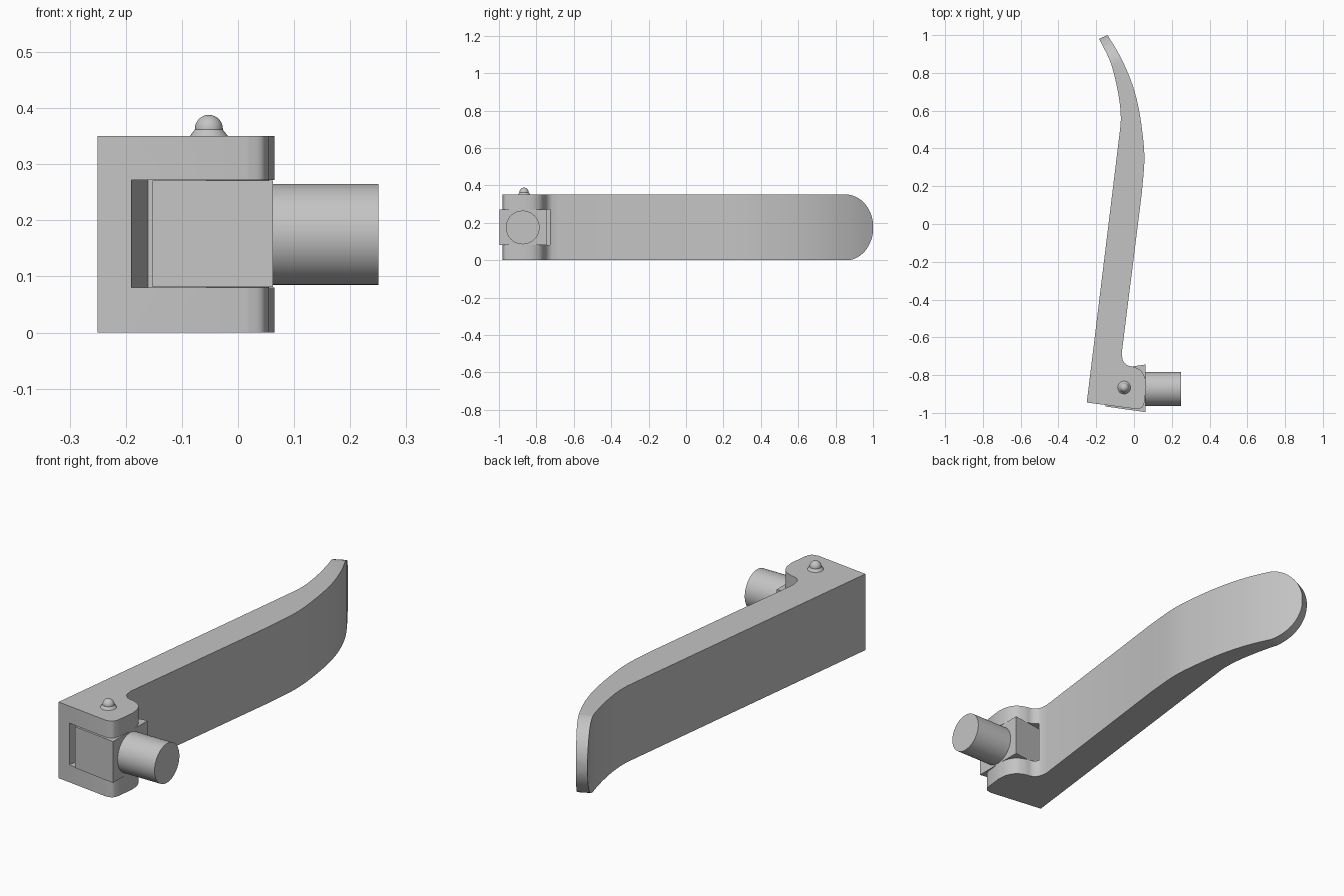
import bpy, bmesh, math
from mathutils import Vector, Matrix

cube = bpy.data.objects.get("Cube")
if cube:
    bpy.data.objects.remove(cube, do_unlink=True)

grey = bpy.data.materials.new("light grey")
grey.use_nodes = True
colour = (0.55, 0.55, 0.55, 1)
grey.diffuse_color = colour
grey.node_tree.nodes["Principled BSDF"].inputs["Base Color"].default_value = colour

HEIGHT = 0.35
MID = HEIGHT / 2
PIVOT_Y = -0.87


def finish(name, bm):
    bmesh.ops.recalc_face_normals(bm, faces=bm.faces)
    mesh = bpy.data.meshes.new(name)
    bm.to_mesh(mesh)
    bm.free()
    mesh.materials.append(grey)
    obj = bpy.data.objects.new(name, mesh)
    bpy.context.collection.objects.link(obj)
    return obj


def prism(name, outline, z0, z1, matrix=Matrix()):
    bm = bmesh.new()
    base = bm.faces.new([bm.verts.new((x, y, z0)) for x, y in outline])
    new = bmesh.ops.extrude_face_region(bm, geom=[base])["geom"]
    top = [v for v in new if isinstance(v, bmesh.types.BMVert)]
    bmesh.ops.translate(bm, verts=top, vec=(0, 0, z1 - z0))
    bm.transform(matrix)
    return finish(name, bm)


def spline(points, steps=6):
    """Smooth curve through all points."""
    p = [Vector(q) for q in points]
    p = [2 * p[0] - p[1]] + p + [2 * p[-1] - p[-2]]
    out = []
    for a, b, c, d in zip(p, p[1:], p[2:], p[3:]):
        for i in range(steps):
            t = i / steps
            out.append(0.5 * (2 * b + (c - a) * t + (2 * a - 5 * b + 4 * c - d) * t * t
                              + (3 * b - a - 3 * c + d) * t ** 3))
    return out + [p[-2]]


def smooth(obj):
    bpy.ops.object.select_all(action="DESELECT")
    obj.select_set(True)
    bpy.context.view_layer.objects.active = obj
    bpy.ops.object.shade_smooth_by_angle(angle=math.radians(30))


def cut(obj, cutter, operation):
    mod = obj.modifiers.new("cut", "BOOLEAN")
    mod.object, mod.operation, mod.solver = cutter, operation, "EXACT"
    bpy.context.view_layer.objects.active = obj
    bpy.ops.object.modifier_apply(modifier=mod.name)
    bpy.data.objects.remove(cutter, do_unlink=True)


# Lever: plan outline with knuckle, fillet and curved grip
knuckle = spline([(0.015, -0.98), (0.043, -0.971), (0.055, -0.945)], 5)
knuckle += spline([(0.065, -0.86), (0.059, -0.815), (0.036, -0.776), (0, -0.757),
                   (-0.035, -0.748), (-0.058, -0.724), (-0.065, -0.685)], 5)
outer = spline([(0.042, 0.17), (0.055, 0.34), (0.045, 0.48), (0.02, 0.635),
                (-0.02, 0.77), (-0.08, 0.9), (-0.14, 1.0)])
inner = spline([(-0.185, 0.98), (-0.13, 0.87), (-0.1, 0.77), (-0.077, 0.65),
                (-0.07, 0.55), (-0.08, 0.45)])
lever = prism("lever", [(-0.25, -0.945)] + knuckle + outer + inner, 0, HEIGHT)

# Rounded grip end, following the tip direction
r = 0.177
stadium = [(-3, r), (-3, -r)]
for i in range(33):
    a = math.pi * (i / 32 - 0.5)
    stadium.append((0.787 + 0.175 * math.cos(a), r * math.sin(a)))
tilt = math.radians(26)
along = Vector((-math.sin(tilt), math.cos(tilt), 0))
up = Vector((0, 0, 1))
frame = Matrix((along, up, along.cross(up))).transposed().to_4x4()
cut(lever, prism("tip_cutter", stadium, -1.5, 1.5, Matrix.Translation((0, 0, MID)) @ frame),
    "INTERSECT")

# Slot through the knuckle, square to the lever arm
slot_frame = Matrix.Translation((-0.19, -0.953, 0)) @ Matrix.Rotation(math.radians(-7), 4, "Z")
slot = [(0, -0.1), (0.4, -0.1), (0.4, 0.24), (0, 0.24)]
cut(lever, prism("slot_cutter", slot, 0.08, 0.272, slot_frame), "DIFFERENCE")
smooth(lever)

# Wedge block held in the slot
wedge = [(-0.152, PIVOT_Y - 0.096), (0.062, PIVOT_Y - 0.126),
         (0.062, PIVOT_Y + 0.126), (-0.152, PIVOT_Y + 0.096)]
prism("pivot_block", wedge, 0.081, 0.271)

# Shaft out of the block
bm = bmesh.new()
bmesh.ops.create_cone(bm, cap_ends=True, segments=64, radius1=0.09, radius2=0.09, depth=0.2)
bm.transform(Matrix.Translation((0.15, PIVOT_Y - 0.003, MID)) @ Matrix.Rotation(math.pi / 2, 4, "Y"))
smooth(finish("shaft", bm))

# Rivet: flared collar with a domed head
bm = bmesh.new()
bmesh.ops.create_cone(bm, cap_ends=True, segments=32, radius1=0.035, radius2=0.024, depth=0.014,
                      matrix=Matrix.Translation((-0.052, PIVOT_Y + 0.004, HEIGHT + 0.006)))
smooth(finish("rivet_collar", bm))
bm = bmesh.new()
bmesh.ops.create_uvsphere(bm, u_segments=32, v_segments=16, radius=0.025,
                          matrix=Matrix.Translation((-0.052, PIVOT_Y + 0.004, HEIGHT + 0.013)))
smooth(finish("rivet_head", bm))
